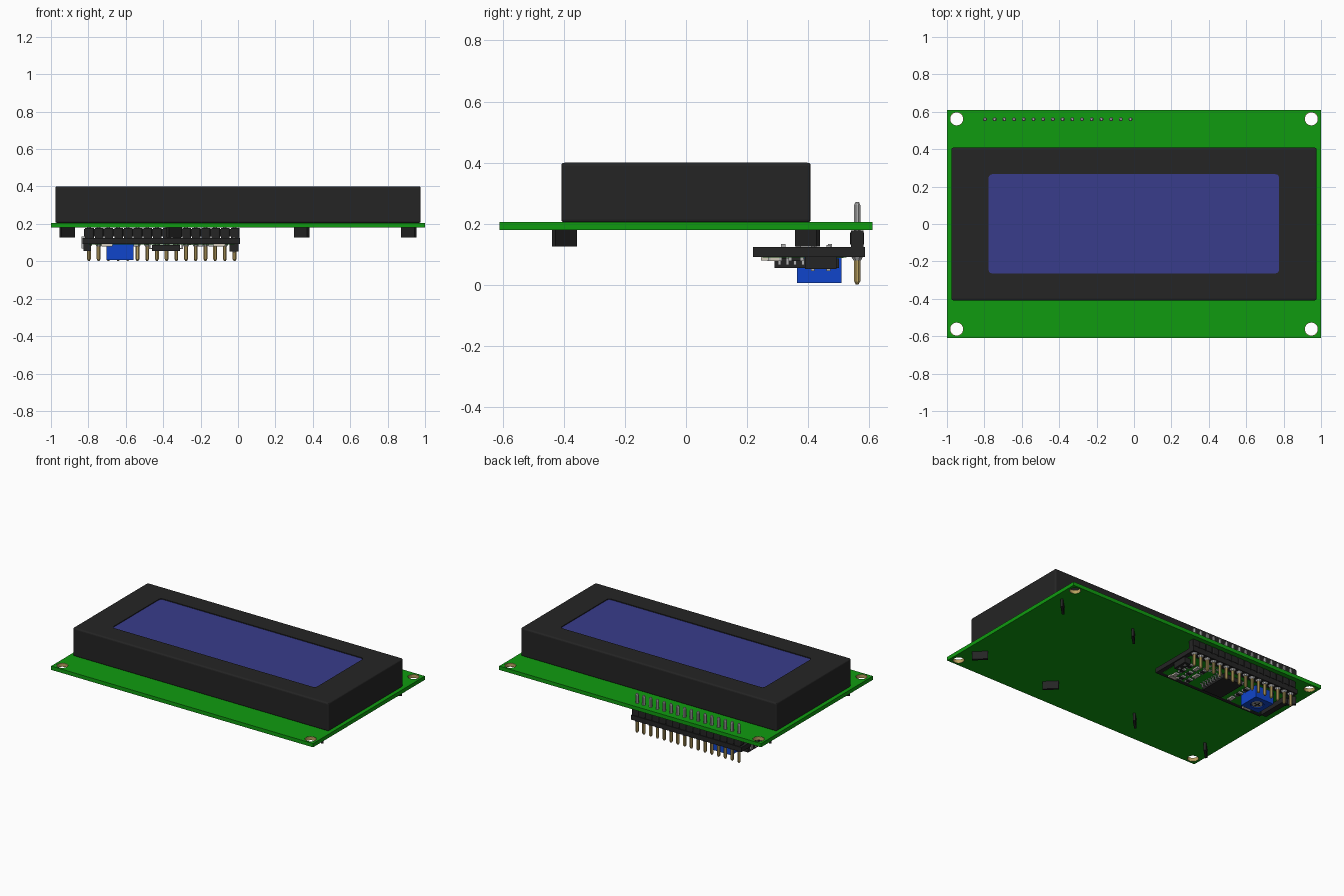
import bpy, bmesh, math
from mathutils import Vector, Matrix

old = bpy.data.objects.get("Cube")
if old:
    bpy.data.objects.remove(old, do_unlink=True)


def material(name, r, g, b):
    m = bpy.data.materials.new(name)
    m.use_nodes = True
    m.diffuse_color = (r, g, b, 1)
    m.node_tree.nodes["Principled BSDF"].inputs["Base Color"].default_value = (r, g, b, 1)
    return m


GREEN = material("board green", 0.005, 0.33, 0.005)
BLACK = material("matte black", 0.018, 0.018, 0.018)
SCREEN = material("screen blue", 0.04, 0.045, 0.26)
BLUE = material("trimmer blue", 0.005, 0.06, 0.6)
GOLD = material("brass", 0.5, 0.36, 0.12)
SILVER = material("tinned metal", 0.45, 0.45, 0.45)
PALE = material("pale ceramic", 0.65, 0.6, 0.5)


def finish(bm, name, mat):
    bmesh.ops.recalc_face_normals(bm, faces=bm.faces)
    me = bpy.data.meshes.new(name)
    bm.to_mesh(me)
    bm.free()
    me.materials.append(mat)
    ob = bpy.data.objects.new(name, me)
    bpy.context.collection.objects.link(ob)
    return ob


def box(name, mat, x, y, z, bevel=0, upright_only=True, turn=0):
    """Box from (min, max) ranges, optionally with rounded edges."""
    bm = bmesh.new()
    size = Vector((x[1] - x[0], y[1] - y[0], z[1] - z[0]))
    bmesh.ops.create_cube(bm, size=1, matrix=Matrix.Diagonal(size).to_4x4())
    if bevel:
        edges = [e for e in bm.edges if not upright_only
                 or abs(e.verts[0].co.z - e.verts[1].co.z) > 1e-5]
        bmesh.ops.bevel(bm, geom=edges, offset=bevel, segments=3,
                        profile=0.5, affect='EDGES')
    centre = Vector((sum(x) / 2, sum(y) / 2, sum(z) / 2))
    bm.transform(Matrix.Translation(centre) @ Matrix.Rotation(turn, 4, 'Z'))
    return finish(bm, name, mat)


def lathe(name, mat, x, y, profile, sides=24, closed=False):
    """Spin (radius, height) points about a vertical axis; open ends are capped."""
    bm = bmesh.new()
    rings = [[bm.verts.new((x + r * math.cos(math.tau * (i + 0.5) / sides),
                            y + r * math.sin(math.tau * (i + 0.5) / sides), z))
              for i in range(sides)] for r, z in profile]
    pairs = list(zip(rings, rings[1:]))
    if closed:
        pairs.append((rings[-1], rings[0]))
    else:
        bm.faces.new(rings[0])
        bm.faces.new(rings[-1])
    for a, b in pairs:
        for i in range(sides):
            j = (i + 1) % sides
            bm.faces.new((a[i], a[j], b[j], b[i]))
    return finish(bm, name, mat)


def cut(target, cutter):
    mod = target.modifiers.new("cut", 'BOOLEAN')
    mod.operation = 'DIFFERENCE'
    mod.solver = 'EXACT'
    mod.object = cutter
    bpy.context.view_layer.objects.active = target
    bpy.ops.object.modifier_apply(modifier=mod.name)
    bpy.data.objects.remove(cutter, do_unlink=True)


# Main board with four plated mounting holes
board = box("main_board", GREEN, (-1, 1), (-.61, .61), (.18, .206))
for sx in (-1, 1):
    for sy in (-1, 1):
        hx, hy = sx * .948, sy * .562
        cut(board, lathe("hole_cutter", GREEN, hx, hy, [(.037, .1), (.037, .3)]))
        lathe("hole_plating", GOLD, hx, hy,
              [(.0375, .181), (.0375, .205), (.0345, .205), (.0345, .181)], closed=True)

# Display housing with a shallow window
housing = box("display_housing", BLACK, (-.977, .977), (-.408, .408), (.205, .4),
              bevel=.01, upright_only=False)
win_x, win_y = (-.778, .776), (-.264, .266)
cut(housing, box("window_cutter", BLACK, win_x, win_y, (.392, .45), bevel=.02))
box("screen", SCREEN, win_x, win_y, (.388, .3945), bevel=.02)

# Twisted housing tabs under the board
for cx in (-.913, -.34, .34, .913):
    for cy in (-.398, .398):
        turn = math.radians(45 if cx * cy > 0 else -45)
        box("housing_tab", BLACK, (cx - .05, cx + .05), (cy - .008, cy + .008),
            (.126, .182), turn=turn)

# Adapter board, with a green underside panel
box("adapter_board", BLACK, (-.832, .01), (.22, .585), (.092, .124))
box("adapter_panel", GREEN, (-.80, -.02), (.25, .525), (.09, .094))

# Pin header: spacer blocks with pins passing through both boards
for i in range(16):
    px = -.797 + i * .0519
    box("header_block", BLACK, (px - .026, px + .026), (.537, .583), (.132, .172),
        bevel=.009)
    box("header_web", BLACK, (px - .02, px + .026), (.54, .58), (.122, .178))
    lathe("pin_upper", SILVER, px, .56,
          [(.011, .17), (.011, .262), (.006, .272)], sides=8)
    lathe("pin_lower", GOLD, px, .56,
          [(.005, .002), (.011, .012), (.011, .125)], sides=8)
    lathe("pin_solder", SILVER, px, .56, [(.013, .08), (.021, .093)], sides=8)

# Control chip with leads on both long sides
box("control_chip", BLACK, (-.46, -.31), (.29, .5), (.056, .086))
for i in range(8):
    ly = .306 + i * .0254
    for sx in (-1, 1):
        for name, a, b, z in (("chip_lead", .07, .09, (.066, .072)),
                              ("chip_lead_leg", .084, .09, (.072, .09)),
                              ("chip_lead_foot", .084, .104, (.086, .091))):
            xs = sorted((-.385 + sx * a, -.385 + sx * b))
            box(name, SILVER, xs, (ly - .005, ly + .005), z)

# Contrast trimmer with a slotted screw
trimmer = box("trimmer", BLUE, (-.702, -.56), (.363, .508), (.006, .092))
tx, ty = -.631, .436
cut(trimmer, lathe("screw_cutter", BLUE, tx, ty, [(.042, -.02), (.042, .014)]))
lathe("trimmer_screw", SILVER, tx, ty, [(.034, .008), (.034, .016)])
for w, d in ((.024, .005), (.005, .024)):
    box("screw_slot", BLACK, (tx - w, tx + w), (ty - d, ty + d), (.007, .012))

# Backlight jumper at one end
box("jumper", BLACK, (-.045, .002), (.39, .492), (.052, .092))
for jy in (.415, .466):
    box("jumper_pin", SILVER, (-.028, -.016), (jy - .006, jy + .006), (.046, .13))

# Four-way connector pins at the other end
box("connector_block", BLACK, (-.825, -.785), (.29, .5), (.055, .092))
for i in range(4):
    cy = .318 + i * .051
    box("connector_pin", SILVER, (-.836, -.79), (cy - .007, cy + .007), (.068, .08))
    box("connector_joint", SILVER, (-.836, -.822), (cy - .007, cy + .007), (.068, .134))

# Small surface parts with metal end caps
for i in range(12):
    sx, sy = -.09 - (i % 4) * .055, .29 + (i // 4) * .07
    if sx < -.24:
        sx -= .29
    body = BLACK if i % 3 else PALE
    box("small_part", body, (sx - .013, sx + .013), (sy - .015, sy + .015), (.079, .092))
    for s in (-1, 1):
        box("small_part_cap", SILVER, (sx - .014, sx + .014),
            (sy + s * .019 - .005, sy + s * .019 + .005), (.078, .092))
for lx in (-.1, -.7):
    box("indicator_lamp", PALE, (lx - .03, lx + .03), (.245, .27), (.08, .092))

# Solder pads for address links
for i in range(3):
    for py in (.40, .44):
        ax = -.19 - i * .035
        box("link_pad", SILVER, (ax - .011, ax + .011), (py + .05, py + .075),
            (.088, .0915))
